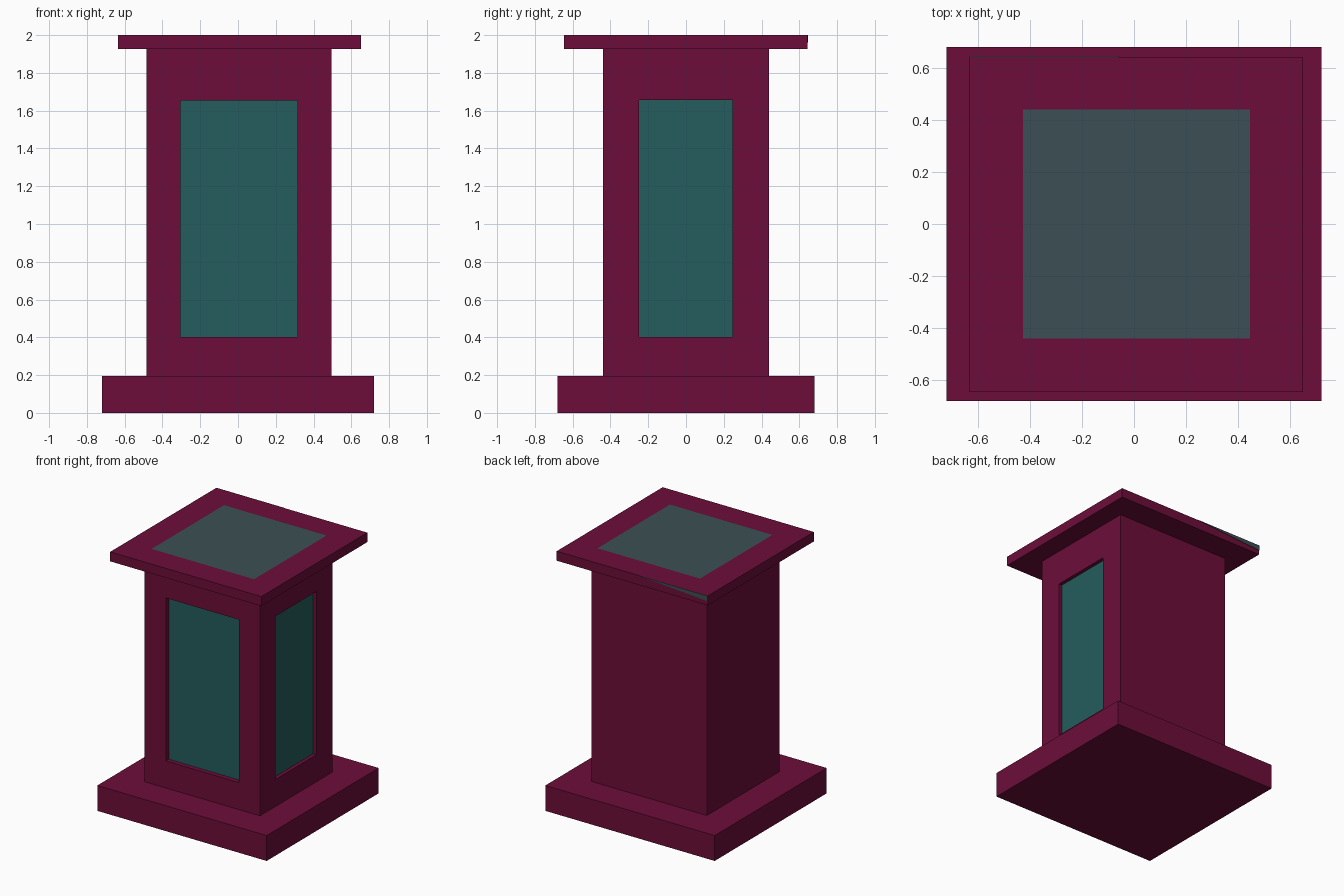
import bpy, bmesh
from mathutils import Vector

if "Cube" in bpy.data.objects:
    bpy.data.objects.remove(bpy.data.objects["Cube"])


def material(name, rgb):
    m = bpy.data.materials.new(name)
    m.diffuse_color = (*rgb, 1)
    m.use_nodes = True
    m.node_tree.nodes["Principled BSDF"].inputs["Base Color"].default_value = m.diffuse_color
    return m


maroon = material("maroon", (0.150, 0.0042, 0.041))
teal = material("teal", (0.018, 0.110, 0.110))
slate = material("slate_grey", (0.046, 0.078, 0.087))


def finish(bm, name, mats):
    me = bpy.data.meshes.new(name)
    bm.to_mesh(me)
    bm.free()
    ob = bpy.data.objects.new(name, me)
    bpy.context.collection.objects.link(ob)
    for m in mats:
        me.materials.append(m)


def box(lo, hi):
    lo, hi = Vector(lo), Vector(hi)
    bm = bmesh.new()
    bmesh.ops.create_cube(bm, size=1)
    for v in bm.verts:
        v.co = [(lo[i] + hi[i]) / 2 + v.co[i] * (hi[i] - lo[i]) for i in range(3)]
    bm.normal_update()
    return bm


def panel(bm, direction, lo, hi, depth, mat_index):
    """Cut a rectangular panel, lo..hi, into the face looking along direction."""
    d = Vector(direction)
    face = max(bm.faces, key=lambda f: (round(f.normal.dot(d), 3), f.calc_area()))
    axis = max(range(3), key=lambda i: abs(d[i]))
    others = [i for i in range(3) if i != axis]
    for sink in ([0, depth] if depth else [0]):
        bmesh.ops.inset_individual(bm, faces=[face], thickness=0.01)
        mid = face.calc_center_median()
        for v in face.verts:
            for k, i in enumerate(others):
                v.co[i] = lo[k] if v.co[i] < mid[i] else hi[k]
            v.co[axis] -= d[axis] * sink
    face.material_index = mat_index
    bm.normal_update()


# plinth
finish(box((-0.72, -0.68, 0), (0.72, 0.68, 0.195)), "plinth", [maroon])

# column with recessed panels on the front and right only
bm = box((-0.485, -0.44, 0.195), (0.495, 0.44, 1.927))
panel(bm, (0, -1, 0), (-0.305, 0.403), (0.315, 1.655), 0.035, 1)
panel(bm, (1, 0, 0), (-0.25, 0.403), (0.245, 1.657), 0.028, 1)
finish(bm, "column", [maroon, teal])

# cap with a flush slate square on top
bm = box((-0.635, -0.645, 1.927), (0.65, 0.642, 2.0))
panel(bm, (0, 0, 1), (-0.427, -0.44), (0.445, 0.44), 0, 1)
finish(bm, "cap", [maroon, slate])

# thin slate wedge on the back edge of the cap
bm = bmesh.new()
pts = [(-0.06, 2.0), (-0.635, 1.96), (-0.635, 2.0)]
f = bm.faces.new([bm.verts.new((x, 0.642, z)) for x, z in pts])
bm.normal_update()
ext = bmesh.ops.extrude_face_region(bm, geom=[f])
for g in ext["geom"]:
    if isinstance(g, bmesh.types.BMVert):
        g.co.y += 0.003
bmesh.ops.recalc_face_normals(bm, faces=bm.faces[:])
finish(bm, "cap_back_wedge", [slate])
